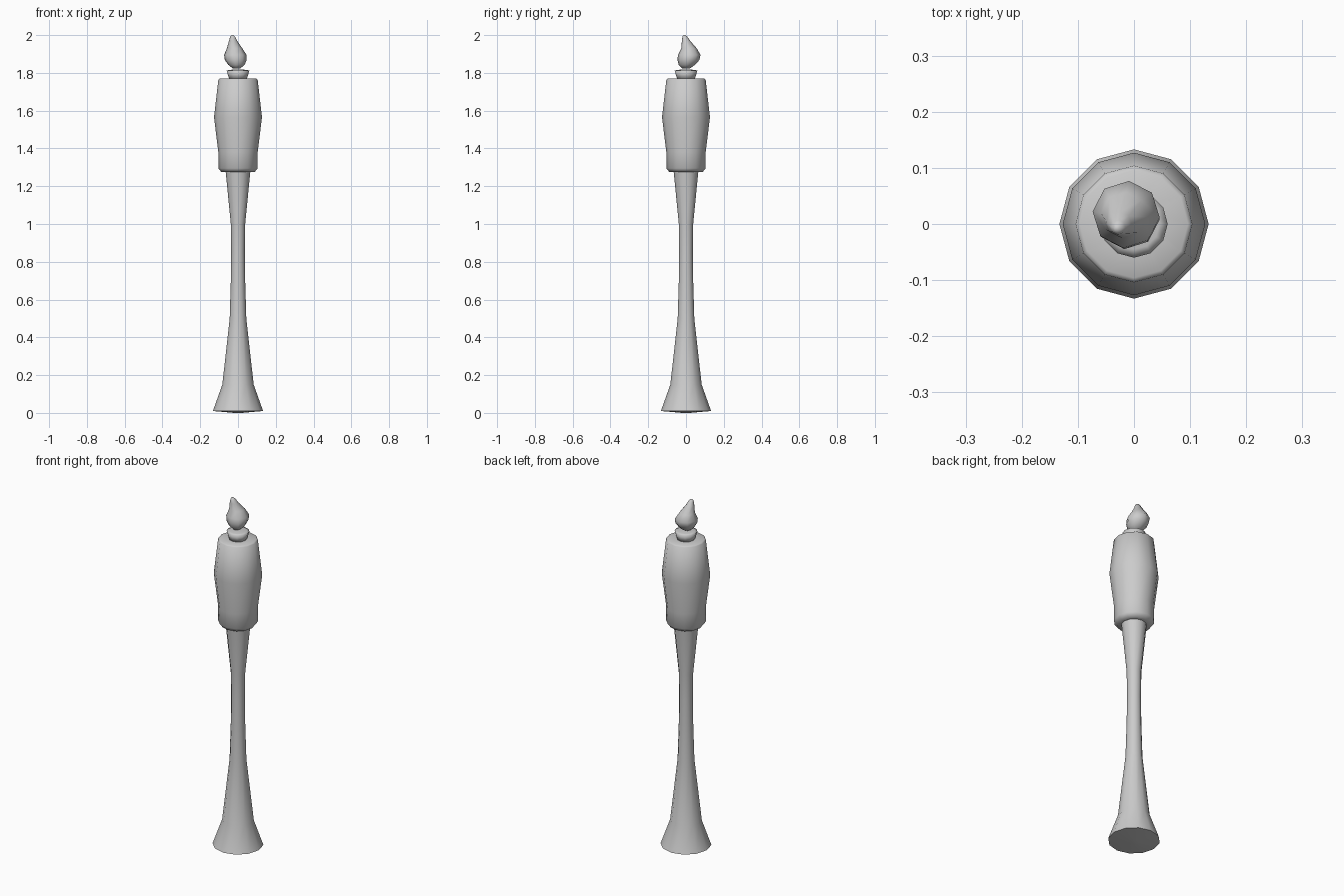
import bpy, bmesh, math

if "Cube" in bpy.data.objects:
    bpy.data.objects.remove(bpy.data.objects["Cube"])

grey = bpy.data.materials.new("plain grey")
grey.diffuse_color = (0.6, 0.6, 0.6, 1)
grey.use_nodes = True
grey.node_tree.nodes["Principled BSDF"].inputs["Base Color"].default_value = grey.diffuse_color


def loft(name, sections, sides, turn=0.0, sharp=180):
    """Skin a stack of (radius, z, centre x, centre y) rings and close both ends."""
    bm = bmesh.new()
    rings = []
    for r, z, cx, cy in sections:
        angles = [turn + 2 * math.pi * i / sides for i in range(sides)]
        rings.append([bm.verts.new((cx + r * math.cos(a), cy + r * math.sin(a), z))
                      for a in angles])
    for low, high in zip(rings, rings[1:]):
        for i in range(sides):
            j = (i + 1) % sides
            bm.faces.new((low[i], low[j], high[j], high[i]))
    bm.faces.new(rings[0][::-1])
    bm.faces.new(rings[-1])
    mesh = bpy.data.meshes.new(name)
    bm.to_mesh(mesh)
    bm.free()
    mesh.materials.append(grey)
    obj = bpy.data.objects.new(name, mesh)
    bpy.context.collection.objects.link(obj)
    bpy.ops.object.select_all(action='DESELECT')
    obj.select_set(True)
    bpy.context.view_layer.objects.active = obj
    bpy.ops.object.shade_smooth_by_angle(angle=math.radians(sharp))
    return obj


def lathe(name, profile, sharp=180):
    return loft(name, [(r, z, 0, 0) for r, z in profile], 12, 0, sharp)


# Flared stem with a very shallow underside
lathe("stem", [(0.02, 0.0), (0.133, 0.01), (0.083, 0.15), (0.044, 0.50),
               (0.038, 0.70), (0.036, 0.85), (0.038, 1.00), (0.066, 1.285)], 70)

# Bulging candle body
lathe("candle_body", [(0.06, 1.275), (0.088, 1.275), (0.104, 1.295), (0.104, 1.38),
                      (0.127, 1.565), (0.104, 1.765), (0.096, 1.77), (0.04, 1.77)])

# Small cup that widens upwards
lathe("wick_cup", [(0.046, 1.765), (0.060, 1.812), (0.045, 1.816), (0.01, 1.818)])

# Leaning flame
loft("flame", [(0.018, 1.822, -0.008, 0.000), (0.043, 1.842, -0.008, 0.004),
               (0.058, 1.868, -0.012, 0.013), (0.060, 1.895, -0.014, 0.017),
               (0.041, 1.930, -0.018, 0.016), (0.022, 1.970, -0.026, 0.000),
               (0.013, 1.992, -0.028, -0.006), (0.005, 2.000, -0.030, -0.008)],
     8, math.radians(85))
